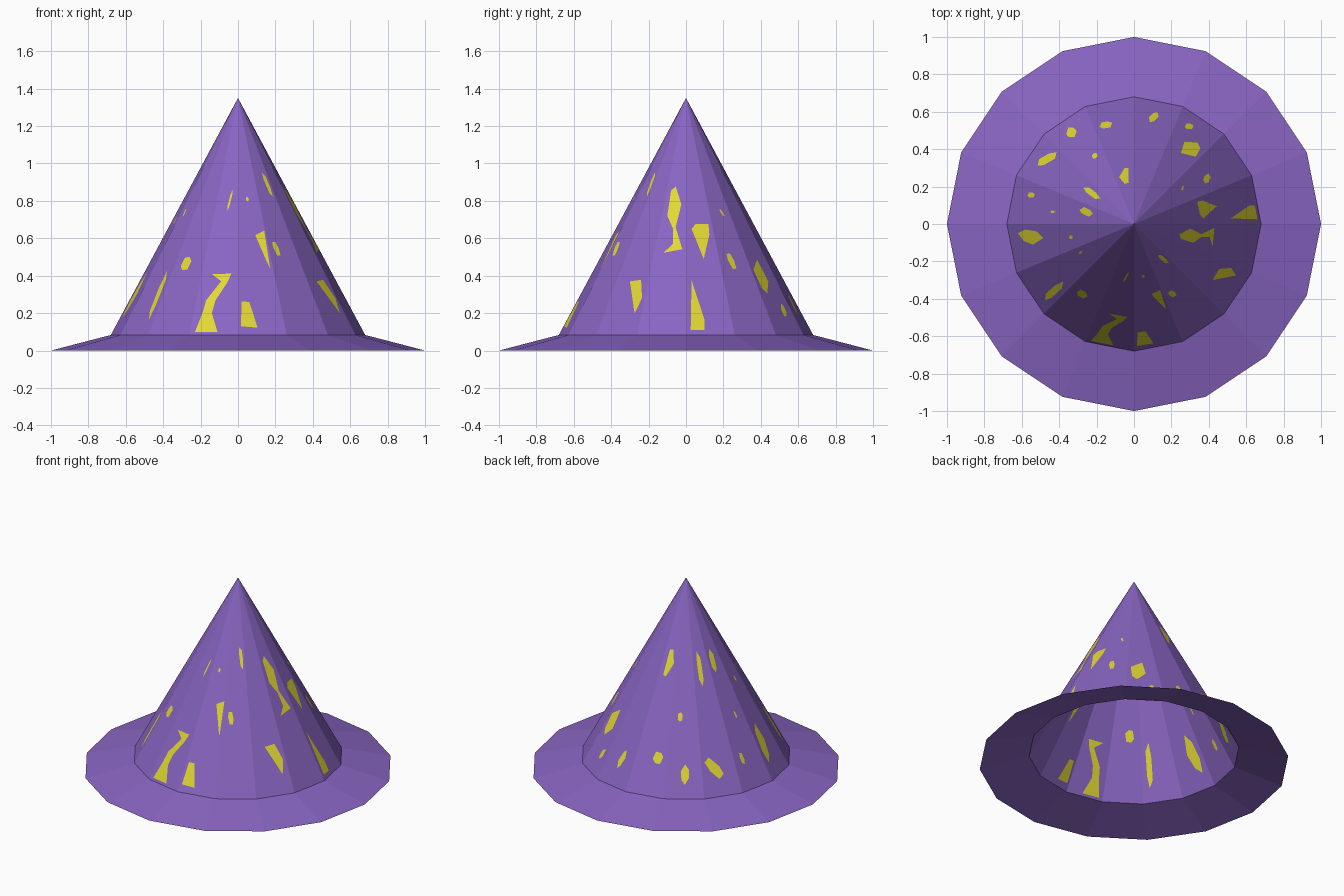
import bpy, math
from math import cos, sin, radians, tau
from mathutils import Vector
from mathutils.geometry import delaunay_2d_cdt

if "Cube" in bpy.data.objects:
    bpy.data.objects.remove(bpy.data.objects["Cube"])

SIDES = 16
STEP = tau / SIDES
R_CONE, Z_CONE, Z_TIP = 0.68, 0.083, 1.35


def material(name, rgb):
    m = bpy.data.materials.new(name)
    m.diffuse_color = (*rgb, 1)
    m.use_nodes = True
    m.node_tree.nodes["Principled BSDF"].inputs["Base Color"].default_value = m.diffuse_color
    return m


purple = material("purple felt", (0.25, 0.13, 0.54))
yellow = material("yellow spots", (0.75, 0.68, 0.032))


def make_object(name, verts, faces, mats):
    me = bpy.data.meshes.new(name)
    me.from_pydata(verts, [], faces)
    for m in mats:
        me.materials.append(m)
    ob = bpy.data.objects.new(name, me)
    bpy.context.collection.objects.link(ob)
    return ob


def ring(r, z):
    return [(r * cos(i * STEP), r * sin(i * STEP), z) for i in range(SIDES)]


# brim: open sloping ring
n = SIDES
make_object("brim", ring(1, 0) + ring(R_CONE, Z_CONE),
            [(i, (i + 1) % n, n + (i + 1) % n, n + i) for i in range(n)], [purple])


# height of the faceted cone above a plan position
def cone_z(x, y):
    r = max(x * cos((k + .5) * STEP) + y * sin((k + .5) * STEP) for k in range(n))
    return Z_TIP - (Z_TIP - Z_CONE) * r / cos(STEP / 2) / R_CONE


# small spots in plan: x, y, half length, half width, angle
small = [
    (-.335, .49, .028, .026, 0), (-.15, .53, .035, .017, 10),
    (.105, .572, .033, .017, 45), (.295, .522, .024, .014, 0),
    (-.465, .348, .062, .02, 30), (-.21, .365, .017, .013, 45),
    (-.225, .165, .054, .015, -37), (-.55, .155, .02, .014, 0),
    (-.255, .065, .037, .018, -25), (-.435, .065, .013, .006, 0),
    (-.337, -.07, .01, .009, 0), (-.285, -.152, .012, .005, 45),
    (-.428, -.358, .07, .018, 42), (-.277, -.375, .03, .018, -30),
    (.205, -.373, .023, .015, -30), (.157, -.188, .036, .01, -40),
    (-.043, -.285, .032, .005, 62), (.05, -.28, .008, .006, 0),
    (.39, .243, .027, .016, 65), (.26, .192, .014, .005, 80),
]
# larger spots in plan
large = [
    [(-.14, -.477), (-.035, -.497), (-.06, -.52), (-.12, -.556), (-.14, -.589),
     (-.11, -.649), (-.23, -.625), (-.19, -.579), (-.17, -.546), (-.09, -.508)],
    [(.02, -.58), (.06, -.573), (.105, -.638), (.015, -.652)],
    [(.092, -.375), (.14, -.353), (.172, -.455), (.155, -.44)],
    [(.42, -.3), (.455, -.24), (.52, -.235), (.545, -.275)],
    [(.25, -.08), (.243, -.055), (.30, -.025), (.36, -.055), (.43, -.02),
     (.42, -.12), (.405, -.07), (.36, -.07), (.318, -.1)],
    [(.37, .03), (.352, .05), (.338, .12), (.367, .125), (.443, .095)],
    [(.517, .03), (.618, .1), (.646, .1), (.66, .025)],
    [(.27, .44), (.34, .435), (.355, .405), (.33, .36), (.25, .38)],
    [(-.62, -.05), (-.58, -.03), (-.52, -.04), (-.485, -.075), (-.54, -.11), (-.59, -.09)],
    [(-.05, .3), (-.08, .25), (-.05, .215), (-.028, .22), (-.03, .3)],
]


def blob(x, y, a, b, deg):
    c, s = cos(radians(deg)), sin(radians(deg))
    pts = [(a, .3 * b), (.35 * a, b), (-.6 * a, b), (-a, -.3 * b), (-.5 * a, -b), (.6 * a, -b)]
    return [(x + u * c - v * s, y + u * s + v * c) for u, v in pts]


# cone: spots and facet edges cut together in plan, then lifted onto the cone
pts = [Vector(p[:2]) for p in ring(R_CONE, 0)] + [Vector((0, 0))]
edges = [(i, (i + 1) % n) for i in range(n)] + [(i, n) for i in range(n)]
spots = []
for outline in large + [blob(*s) for s in small]:
    if sum(p[0] * q[1] - q[0] * p[1] for p, q in zip(outline, outline[1:] + outline[:1])) < 0:
        outline = outline[::-1]
    spots.append(list(range(len(pts), len(pts) + len(outline))))
    pts += [Vector(p) for p in outline]
vs, _, fs, _, _, origin = delaunay_2d_cdt(pts, edges, spots, 0, 1e-6, True)
cone = make_object("cone", [(v.x, v.y, cone_z(v.x, v.y)) for v in vs], fs, [purple, yellow])
for poly, src in zip(cone.data.polygons, origin):
    poly.material_index = 1 if src else 0
